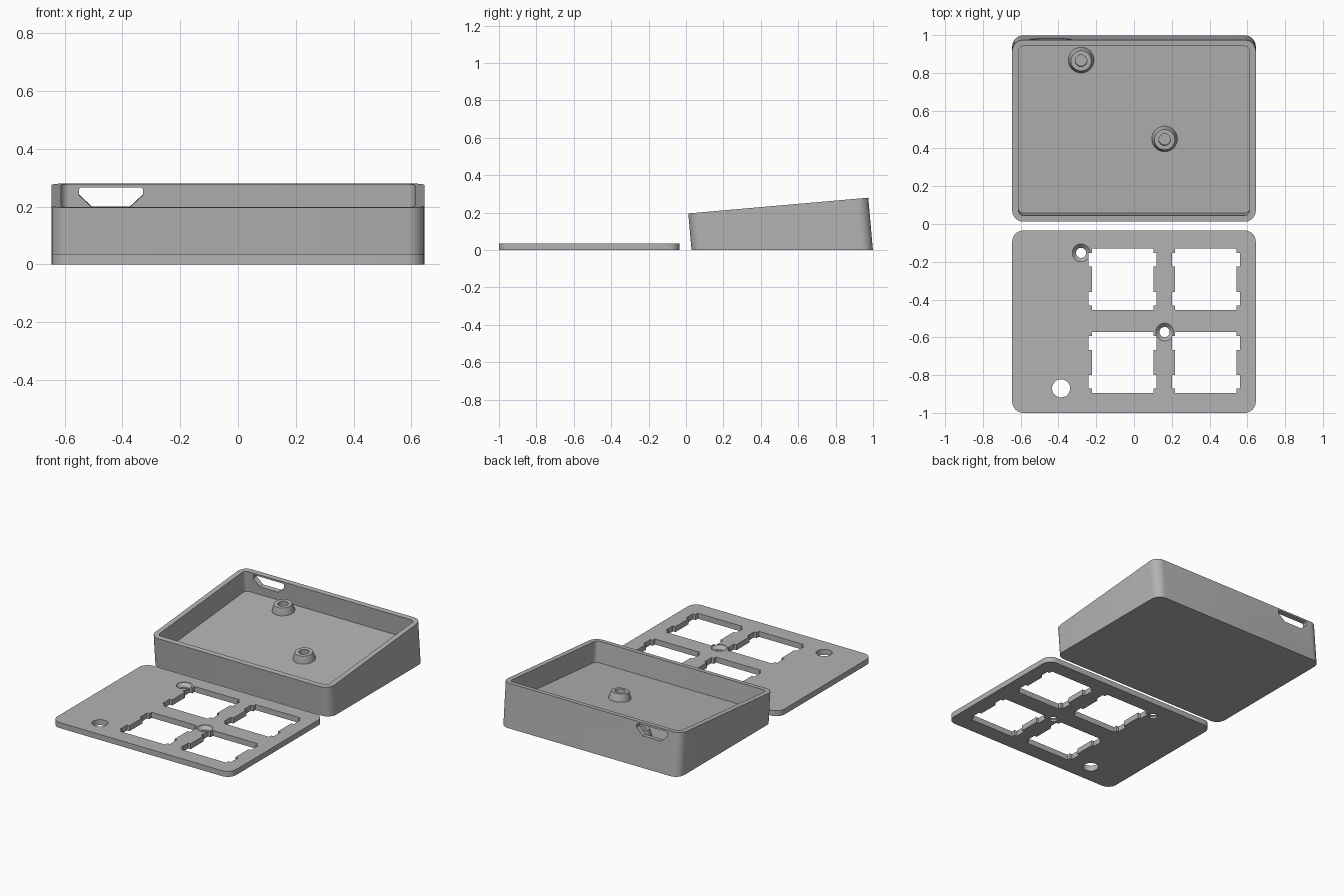
import bpy, bmesh, math
from mathutils import Vector

if "Cube" in bpy.data.objects:
    bpy.data.objects.remove(bpy.data.objects["Cube"])

TILT = math.radians(5)
RIM = Vector((0, 0.4935, 0.238))                       # centre of the sloped case rim
U = Vector((0, math.cos(TILT), math.sin(TILT)))        # along the slope
N = Vector((0, -math.sin(TILT), math.cos(TILT)))       # out of the slope
W, L, R, WALL, FLOOR = 1.29, 0.966, 0.06, 0.033, -0.135
PLATE_Y, PLATE_H = -0.517, 0.036

grey = bpy.data.materials.new("grey plastic")
grey.diffuse_color = (0.45, 0.45, 0.45, 1)
grey.use_nodes = True
grey.node_tree.nodes["Principled BSDF"].inputs["Base Color"].default_value = grey.diffuse_color


def tilted(x, v, w):
    return RIM + Vector((x, 0, 0)) + U * v + N * w


def rounded_rect(w, l, r, steps=8):
    pts = []
    for k, (sx, sy) in enumerate([(1, 1), (-1, 1), (-1, -1), (1, -1)]):
        for i in range(steps + 1):
            a = math.pi / 2 * (k + i / steps)
            pts.append((sx * (w / 2 - r) + r * math.cos(a), sy * (l / 2 - r) + r * math.sin(a)))
    return pts


def circle(r, n=40):
    return [(r * math.cos(2 * math.pi * i / n), r * math.sin(2 * math.pi * i / n)) for i in range(n)]


def loft(name, loops):
    """Closed solid skinned through loops of equal length, capped at both ends."""
    bm = bmesh.new()
    rings = [[bm.verts.new(p) for p in loop] for loop in loops]
    for a, b in zip(rings, rings[1:]):
        for i in range(len(a)):
            j = (i + 1) % len(a)
            bm.faces.new((a[i], a[j], b[j], b[i]))
    bm.faces.new(rings[0])
    bm.faces.new(rings[-1])
    bmesh.ops.recalc_face_normals(bm, faces=bm.faces)
    mesh = bpy.data.meshes.new(name)
    bm.to_mesh(mesh)
    bm.free()
    mesh.materials.append(grey)
    ob = bpy.data.objects.new(name, mesh)
    bpy.context.collection.objects.link(ob)
    return ob


def prism(name, pts, cx, cy, z0, z1):
    return loft(name, [[(cx + x, cy + y, z) for x, y in pts] for z in (z0, z1)])


def activate(ob):
    bpy.ops.object.select_all(action='DESELECT')
    ob.select_set(True)
    bpy.context.view_layer.objects.active = ob


def cut(ob, cutter):
    cutter.hide_render = True
    mod = ob.modifiers.new("cut", 'BOOLEAN')
    mod.operation, mod.solver, mod.object = 'DIFFERENCE', 'EXACT', cutter
    activate(ob)
    bpy.ops.object.modifier_apply(modifier=mod.name)
    bpy.data.objects.remove(cutter)


def smooth(ob):
    activate(ob)
    bpy.ops.object.shade_smooth_by_angle(angle=math.radians(30))


# Wedge case: leaning walls, sloped rim and sloped floor, flat base on the ground
outer = rounded_rect(W, L, R)
inner = rounded_rect(W - 2 * WALL, L - 2 * WALL, R - WALL)
base = []
for x, v in outer:
    p = tilted(x, v, 0)
    base.append(p - N * (p.z / N.z))
case = loft("case", [base,
                     [tilted(x, v, 0) for x, v in outer],
                     [tilted(x, v, 0) for x, v in inner],
                     [tilted(x, v, FLOOR) for x, v in inner]])

# Cable port through the back wall
port = [(-0.545, -0.012), (-0.335, -0.012), (-0.329, -0.018), (-0.329, -0.038),
        (-0.375, -0.081), (-0.505, -0.081), (-0.551, -0.038), (-0.551, -0.018)]
cut(case, loft("port_cutter", [[tilted(x, v, w) for x, w in port] for v in (0.4, 0.6)]))
smooth(case)

# Tapered screw posts standing on the case floor
screws = [(-0.28, 0.364), (0.162, -0.055)]
for i, (px, pv) in enumerate(screws):
    profile = [(0.068, FLOOR - 0.01), (0.068, FLOOR), (0.054, FLOOR + 0.045),
               (0.031, FLOOR + 0.045), (0.031, FLOOR + 0.003)]
    smooth(loft(f"screw_post_{i + 1}",
                [[tilted(px + x, pv + y, w) for x, y in circle(r)] for r, w in profile]))

# Flat cover plate lying in front of the case
plate = prism("cover_plate", rounded_rect(W, L, R), 0, PLATE_Y, 0, PLATE_H)

# Four switch openings with clip notches at the sides
quarter = [(0.162, 0.067), (0.18, 0.067), (0.18, 0.139), (0.162, 0.139), (0.162, 0.162)]
opening = (quarter + [(-x, y) for x, y in reversed(quarter)]
           + [(-x, -y) for x, y in quarter] + [(x, -y) for x, y in reversed(quarter)])
for cx in (-0.06, 0.38):
    for cy in (-0.293, -0.733):
        cut(plate, prism("switch_cutter", opening, cx, cy, -0.1, 0.1))

# Round knob hole and countersunk screw holes
cut(plate, prism("knob_cutter", circle(0.048), -0.386, -0.87, -0.1, 0.1))
for px, pv in screws:
    sink = [(0.027, -0.05), (0.027, 0.012), (0.047, PLATE_H - 0.003), (0.047, 0.08)]
    cut(plate, loft("screw_cutter",
                    [[(px + x, PLATE_Y + pv + y, z) for x, y in circle(r)] for r, z in sink]))
smooth(plate)
